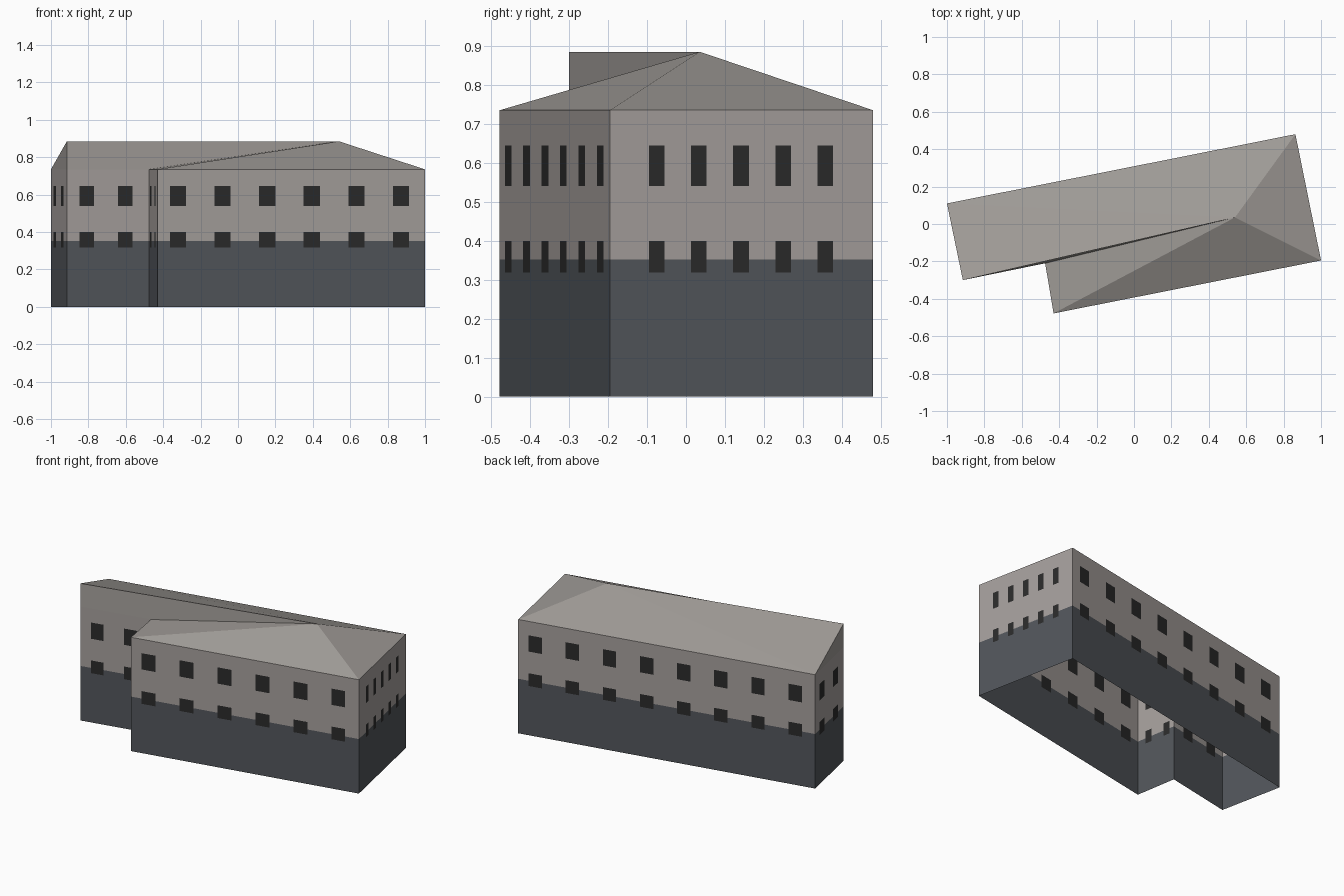
import bpy
import bmesh
from mathutils import Vector

cube = bpy.data.objects.get("Cube")
if cube:
    bpy.data.objects.remove(cube, do_unlink=True)


def material(name, r, g, b):
    m = bpy.data.materials.new(name)
    m.use_nodes = True
    m.diffuse_color = (r, g, b, 1)
    bsdf = m.node_tree.nodes["Principled BSDF"]
    bsdf.inputs["Base Color"].default_value = (r, g, b, 1)
    bsdf.inputs["Roughness"].default_value = 0.9
    return m


plaster = material("warm grey plaster", 0.38, 0.35, 0.335)
plinth = material("slate blue plinth", 0.085, 0.093, 0.105)
glass = material("dark window", 0.024, 0.024, 0.024)
tiles = material("grey roof", 0.345, 0.325, 0.305)

PLINTH, EAVE, RIDGE = 0.352, 0.735, 0.885
# window rows as (sill, head)
ROWS = [(0.318, 0.4), (0.54, 0.645)]

# footprint corners, counter-clockwise from the back left
A, B, C = Vector((-1, 0.11)), Vector((-0.915, -0.3)), Vector((-0.475, -0.21))
D, E, F = Vector((-0.43, -0.478)), Vector((1, -0.195)), Vector((0.863, 0.48))


def finish(name, bm, mats):
    bmesh.ops.remove_doubles(bm, verts=bm.verts, dist=0.0001)
    mesh = bpy.data.meshes.new(name)
    bm.to_mesh(mesh)
    bm.free()
    for m in mats:
        mesh.materials.append(m)
    obj = bpy.data.objects.new(name, mesh)
    bpy.context.collection.objects.link(obj)


def wall(name, start, end, centres, width):
    """One wall sheet, split along window edges; windows are its own faces."""
    length = (end - start).length
    half = width / 2 / length
    spans = [(t - half, t + half) for t in centres]
    columns = sorted([0, 1] + [t for s in spans for t in s])
    levels = sorted([0, PLINTH, EAVE] + [z for r in ROWS for z in r])
    bm = bmesh.new()
    for t0, t1 in zip(columns, columns[1:]):
        for z0, z1 in zip(levels, levels[1:]):
            corners = [(t0, z0), (t1, z0), (t1, z1), (t0, z1)]
            face = bm.faces.new([bm.verts.new((*start.lerp(end, t), z))
                                 for t, z in corners])
            t, z = (t0 + t1) / 2, (z0 + z1) / 2
            in_column = any(a < t < b for a, b in spans)
            in_row = any(a < z < b for a, b in ROWS)
            if in_column and in_row:
                face.material_index = 2
            elif z < PLINTH:
                face.material_index = 1
    finish(name, bm, [plaster, plinth, glass])


def spaced(n):
    return [(i + 0.46) / n for i in range(n)]


# walls around the open-bottomed shell
wall("left_end_wall", A, B, [0.24, 0.71], 0.075)
wall("front_recessed_wall", B, C, [0.24, 0.71], 0.08)
wall("wing_return_wall", C, D, [0.2, 0.7], 0.045)
wall("wing_front_wall", D, E, spaced(6), 0.088)
wall("right_end_wall", E, F, [0.178 + 0.16 * i for i in range(5)], 0.041)
wall("back_wall", F, A, spaced(8), 0.085)

# roof: a long slope with an upright front, and a hip over the wing
bm = bmesh.new()
a, b, c, d, e, f = [bm.verts.new((*p, EAVE)) for p in (A, B, C, D, E, F)]
apex = bm.verts.new((0.54, 0.035, RIDGE))
ridge_end = bm.verts.new((*B, RIDGE))
for loop in [(a, b, ridge_end), (b, c, apex, ridge_end), (c, d, apex),
             (d, e, apex), (e, f, apex), (f, a, apex), (a, ridge_end, apex)]:
    bm.faces.new(loop)
finish("roof", bm, [tiles])
